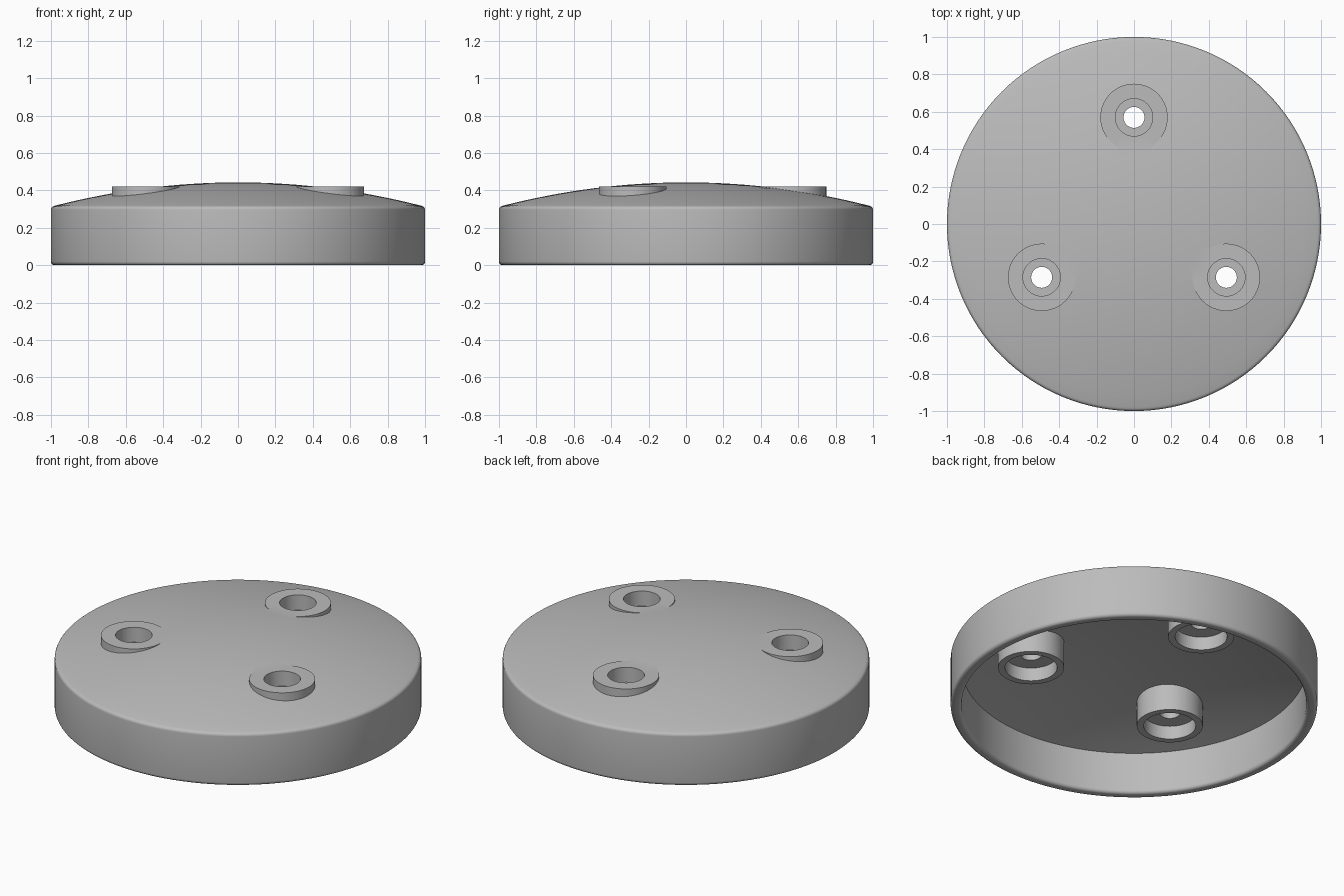
import bpy, bmesh, math
from mathutils import Vector

cube = bpy.data.objects.get("Cube")
if cube:
    bpy.data.objects.remove(cube)

grey = bpy.data.materials.new("plain grey")
grey.use_nodes = True
colour = (0.5, 0.5, 0.5, 1)
grey.diffuse_color = colour
grey.node_tree.nodes["Principled BSDF"].inputs["Base Color"].default_value = colour


def lathe(name, profile, steps, location=(0, 0, 0)):
    """Turn a closed (radius, height) profile about the z axis."""
    bm = bmesh.new()
    verts = [bm.verts.new((r, 0, z)) for r, z in profile]
    edges = [bm.edges.new(pair) for pair in zip(verts, verts[1:])]
    bmesh.ops.spin(bm, geom=verts + edges, cent=(0, 0, 0), axis=(0, 0, 1),
                   angle=math.tau, steps=steps)
    bmesh.ops.remove_doubles(bm, verts=bm.verts[:], dist=1e-5)
    bmesh.ops.recalc_face_normals(bm, faces=bm.faces[:])
    mesh = bpy.data.meshes.new(name)
    bm.to_mesh(mesh)
    bm.free()
    mesh.materials.append(grey)
    obj = bpy.data.objects.new(name, mesh)
    obj.location = location
    bpy.context.collection.objects.link(obj)
    return obj


def fillet(r, z, radius, start, end, n=5):
    """Rounded corner points about (r, z), angles in degrees."""
    angles = [math.radians(start + (end - start) * i / n) for i in range(n + 1)]
    return [(r + radius * math.cos(a), z + radius * math.sin(a)) for a in angles]


def dome(top, drop, r):
    return top - drop * r * r


def combine(target, tool, operation):
    mod = target.modifiers.new(operation.title(), "BOOLEAN")
    mod.object, mod.operation, mod.solver = tool, operation, "EXACT"
    bpy.context.view_layer.objects.active = target
    bpy.ops.object.modifier_apply(modifier=mod.name)
    bpy.data.objects.remove(tool)


# Hollow domed cover with rounded lip
outer = [(0.98 * i / 16, dome(0.443, 0.13, 0.98 * i / 16)) for i in range(17)]
inner = [(0.94 * i / 16, dome(0.37, 0.135, 0.94 * i / 16)) for i in range(16, -1, -1)]
profile = (outer + fillet(0.98, 0.297, 0.02, 70, 0) + fillet(0.98, 0.02, 0.02, 0, -90)
           + fillet(0.96, 0.02, 0.02, -90, -180) + inner)
cover = lathe("domed_cover", profile, 128)

# Three screw bosses, bored from both ends around a thin web
boss = [(0, 0.42), (0.18, 0.42), (0.18, 0.19), (0, 0.19)]
bore = [(0, 0.6), (0.1, 0.6), (0.1, 0.33), (0.056, 0.33),
        (0.056, 0.27), (0.142, 0.27), (0.142, 0.1), (0, 0.1)]
spots = [Vector((0.57 * math.cos(a), 0.57 * math.sin(a), 0))
         for a in (math.radians(90 + 120 * i) for i in range(3))]
for spot in spots:
    combine(cover, lathe("screw_boss", boss, 64, spot), "UNION")
for spot in spots:
    combine(cover, lathe("bore_cutter", bore, 64, spot), "DIFFERENCE")

bpy.ops.object.select_all(action="DESELECT")
cover.select_set(True)
bpy.context.view_layer.objects.active = cover
bpy.ops.object.shade_smooth_by_angle(angle=math.radians(30))
